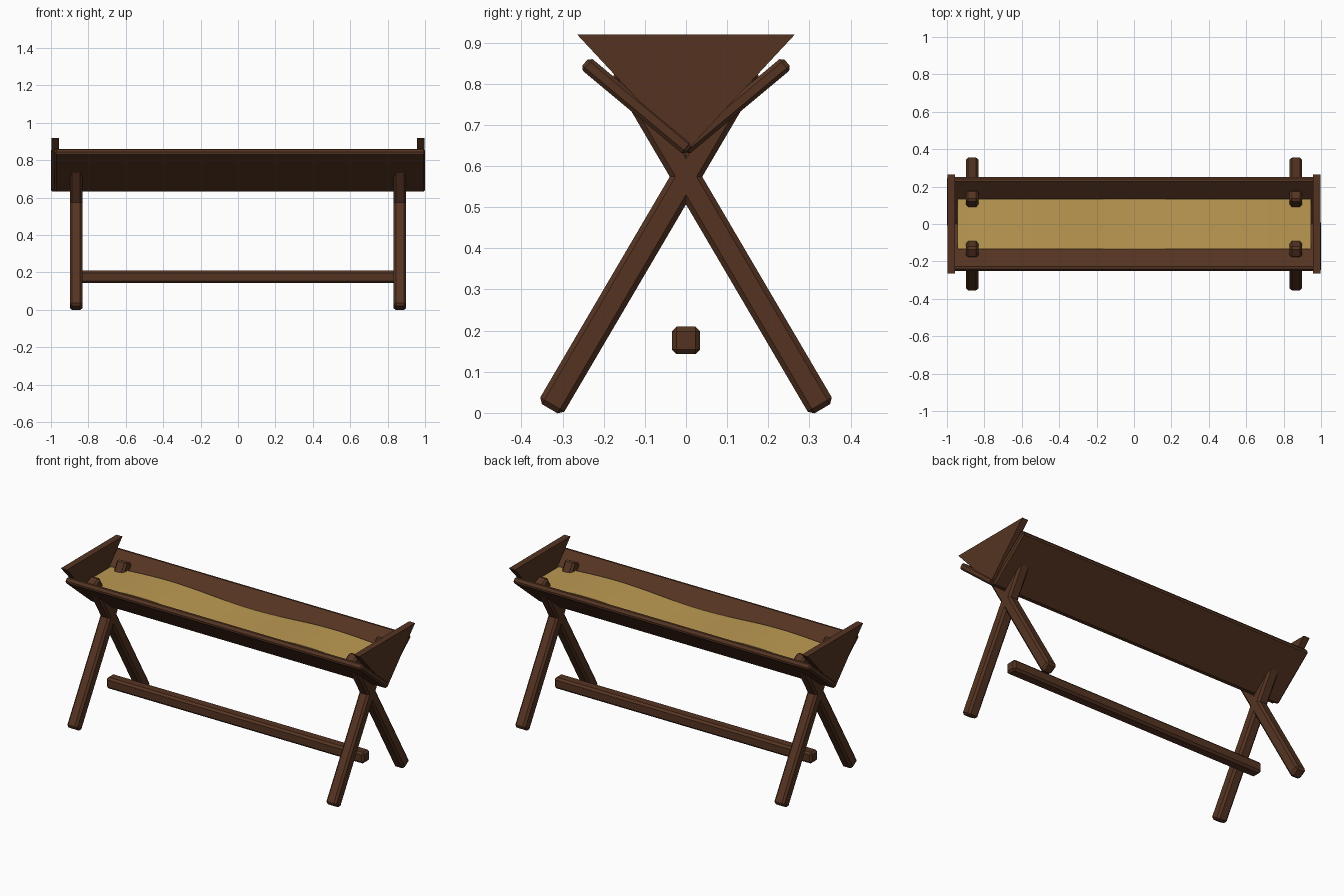
import bpy
import bmesh
import math
from mathutils import Matrix, Vector

cube = bpy.data.objects.get("Cube")
if cube:
    bpy.data.objects.remove(cube, do_unlink=True)


def make_material(name, color):
    mat = bpy.data.materials.new(name)
    mat.use_nodes = True
    mat.diffuse_color = color
    mat.node_tree.nodes["Principled BSDF"].inputs["Base Color"].default_value = color
    return mat


wood = make_material("dark_brown_wood", (0.09, 0.034, 0.016, 1))
straw = make_material("golden_feed", (0.51, 0.325, 0.085, 1))


def add_object(name, bm, mat):
    bmesh.ops.recalc_face_normals(bm, faces=bm.faces[:])
    mesh = bpy.data.meshes.new(name)
    bm.to_mesh(mesh)
    bm.free()
    mesh.materials.append(mat)
    obj = bpy.data.objects.new(name, mesh)
    bpy.context.collection.objects.link(obj)
    return obj


def add_beam(name, size, center, tilt=0.0, chamfer=0.012):
    """Chamfered timber, tilted about the x axis."""
    bm = bmesh.new()
    bmesh.ops.create_cube(bm, size=1)
    bmesh.ops.scale(bm, vec=size, verts=bm.verts[:])
    bmesh.ops.bevel(bm, geom=bm.edges[:], offset=chamfer, segments=1, affect='EDGES')
    place = Matrix.Translation(center) @ Matrix.Rotation(tilt, 4, 'X')
    bmesh.ops.transform(bm, matrix=place, verts=bm.verts[:])
    return add_object(name, bm, wood)


# Crossed legs, poking up through the trough
foot = Vector((0, 0.331, 0.01))
head = Vector((0, -0.155, 0.838))
span = head - foot
lean = math.atan2(-span.y, span.z)
for x, end in ((-0.865, "right"), (0.865, "left")):
    for side, place in ((1, "back"), (-1, "front")):
        mid = (foot + head) / 2
        add_beam(f"{end}_{place}_leg", (0.067, 0.068, span.length),
                 (x, side * mid.y, mid.z), side * lean)

# Stretcher bar low between the legs
add_beam("stretcher_bar", (1.72, 0.069, 0.067), (0, 0, 0.176))

# Two sloping boards forming the trough, each slipped a little endways
slope = math.radians(39.8)
for side, place in ((1, "back"), (-1, "front")):
    add_beam(f"{place}_trough_board", (1.98, 0.33, 0.037),
             (-side * 0.01, side * 0.119, 0.7455), side * slope, 0.009)

# Triangular end boards
for side, place in ((1, "left"), (-1, "right")):
    bm = bmesh.new()
    corners = ((-0.265, 0.92), (0.265, 0.92), (0, 0.635))
    face = bm.faces.new([bm.verts.new((side * 0.957, y, z)) for y, z in corners])
    made = bmesh.ops.extrude_face_region(bm, geom=[face])
    moved = [v for v in made["geom"] if isinstance(v, bmesh.types.BMVert)]
    bmesh.ops.translate(bm, vec=(side * 0.04, 0, 0), verts=moved)
    add_object(f"{place}_end_board", bm, wood)

# Gently rolling feed with straight sides resting on the boards
bm = bmesh.new()
bmesh.ops.create_grid(bm, x_segments=48, y_segments=10, size=1)
for v in bm.verts:
    x = v.co.x * 0.945
    v.co = (x, v.co.y * 0.134, 0.798 - 0.012 * math.cos(5.7 * x))
top_faces = bm.faces[:]
for f in top_faces:
    f.smooth = True
rim = [e for e in bm.edges if e.is_boundary]
skirt = bmesh.ops.extrude_edge_only(bm, edges=rim)["geom"]
for item in skirt:
    if isinstance(item, bmesh.types.BMVert):
        item.co.z = 0.772
feed = add_object("feed_surface", bm, straw)
feed.select_set(True)
bpy.context.view_layer.objects.active = feed
bpy.ops.object.shade_smooth_by_angle(angle=math.radians(40))
